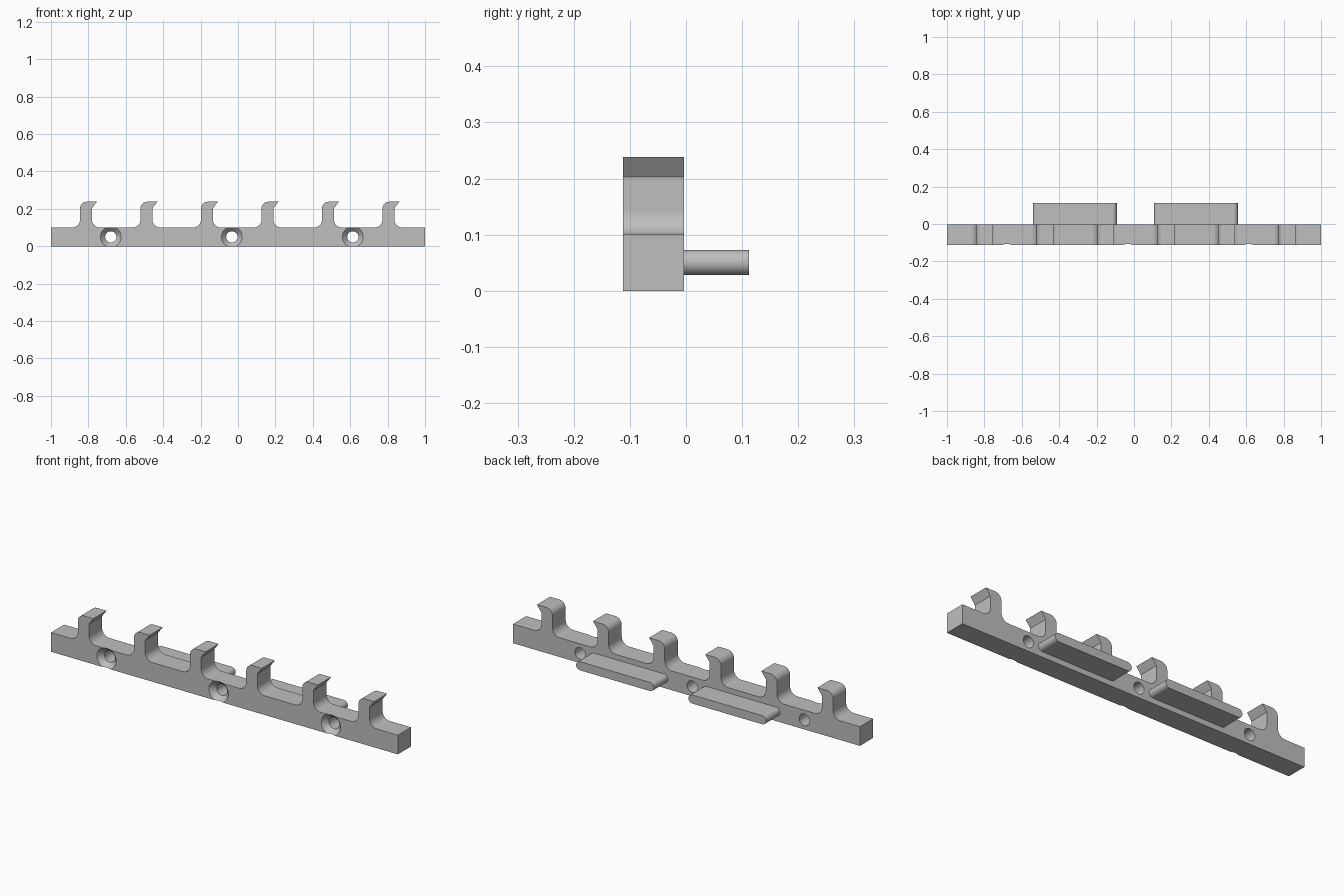
import bpy
import bmesh
from math import sin, cos, pi, radians

cube = bpy.data.objects.get("Cube")
if cube:
    bpy.data.objects.remove(cube, do_unlink=True)

FRONT, BACK, TAB_END = -0.112, -0.004, 0.112
BAR_TOP, HOOK_TOP = 0.1, 0.238
PITCH = 0.3235

grey = bpy.data.materials.new("light grey")
grey.use_nodes = True
colour = (0.52, 0.52, 0.52, 1)
grey.diffuse_color = colour
grey.node_tree.nodes["Principled BSDF"].inputs["Base Color"].default_value = colour


def arc(cx, cz, r, start, end, steps=8):
    angles = [radians(start + (end - start) * i / steps) for i in range(steps + 1)]
    return [(cx + r * cos(a), cz + r * sin(a)) for a in angles]


def add_object(name, bm):
    bmesh.ops.recalc_face_normals(bm, faces=bm.faces)
    mesh = bpy.data.meshes.new(name)
    bm.to_mesh(mesh)
    bm.free()
    mesh.materials.append(grey)
    obj = bpy.data.objects.new(name, mesh)
    bpy.context.collection.objects.link(obj)
    return obj


def extrude_profile(name, points, y0, y1):
    bm = bmesh.new()
    face = bm.faces.new([bm.verts.new((x, y0, z)) for x, z in points])
    out = bmesh.ops.extrude_face_region(bm, geom=[face])
    verts = [v for v in out["geom"] if isinstance(v, bmesh.types.BMVert)]
    bmesh.ops.translate(bm, verts=verts, vec=(0, y1 - y0, 0))
    return add_object(name, bm)


def activate(obj):
    bpy.ops.object.select_all(action="DESELECT")
    obj.select_set(True)
    bpy.context.view_layer.objects.active = obj


def finish(obj):
    activate(obj)
    bpy.ops.object.shade_smooth_by_angle(angle=radians(30))
    normals = obj.modifiers.new("Even normals", "WEIGHTED_NORMAL")
    normals.keep_sharp = True


def hook(left):
    """Outline of one hook: flared foot, rounded back, lip leaning to +x."""
    right, foot, bend = left + 0.064, 0.042, 0.036
    return (arc(left - foot, BAR_TOP + foot, foot, -90, 0)
            + arc(left + bend, HOOK_TOP - bend, bend, 180, 90)
            + [(left + 0.09, HOOK_TOP), (right, 0.203)]
            + arc(right + foot, BAR_TOP + foot, foot, 180, 270))


# Bar and its six hooks, as one outline
outline = [(-1, 0), (-1, BAR_TOP)]
for i in range(6):
    outline += hook(-0.845 + PITCH * i)
outline += [(1, BAR_TOP), (1, 0)]
rail = extrude_profile("hook_rail", outline, FRONT, BACK)

# Countersunk screw holes
SIDES = 48
hole_profile = [(FRONT - 0.01, 0.065), (FRONT + 0.027, 0.03), (BACK + 0.02, 0.03)]
for i in range(3):
    bm = bmesh.new()
    rings = []
    for y, r in hole_profile:
        rings.append([bm.verts.new((-0.68 + 2 * PITCH * i + r * cos(2 * pi * k / SIDES), y,
                                    0.05 + r * sin(2 * pi * k / SIDES)))
                      for k in range(SIDES)])
    for a, b in zip(rings, rings[1:]):
        for k in range(SIDES):
            n = (k + 1) % SIDES
            bm.faces.new((a[k], a[n], b[n], b[k]))
    bm.faces.new(rings[0])
    bm.faces.new(rings[-1])
    cutter = add_object("screw_hole_cutter", bm)
    cutter.hide_render = True
    cut = rail.modifiers.new("Screw hole", "BOOLEAN")
    cut.operation = "DIFFERENCE"
    cut.solver = "EXACT"
    cut.object = cutter
    activate(rail)
    bpy.ops.object.modifier_apply(modifier=cut.name)
    bpy.data.objects.remove(cutter, do_unlink=True)
finish(rail)

# Two round-ended mounting tabs on the back
R, Z = 0.0225, 0.0505
for name, x0, x1 in (("right_tab", -0.54, -0.092), ("left_tab", 0.107, 0.555)):
    pill = arc(x0 + R, Z, R, 270, 90, 16) + arc(x1 - R, Z, R, 90, -90, 16)
    finish(extrude_profile(name, pill, BACK, TAB_END))
